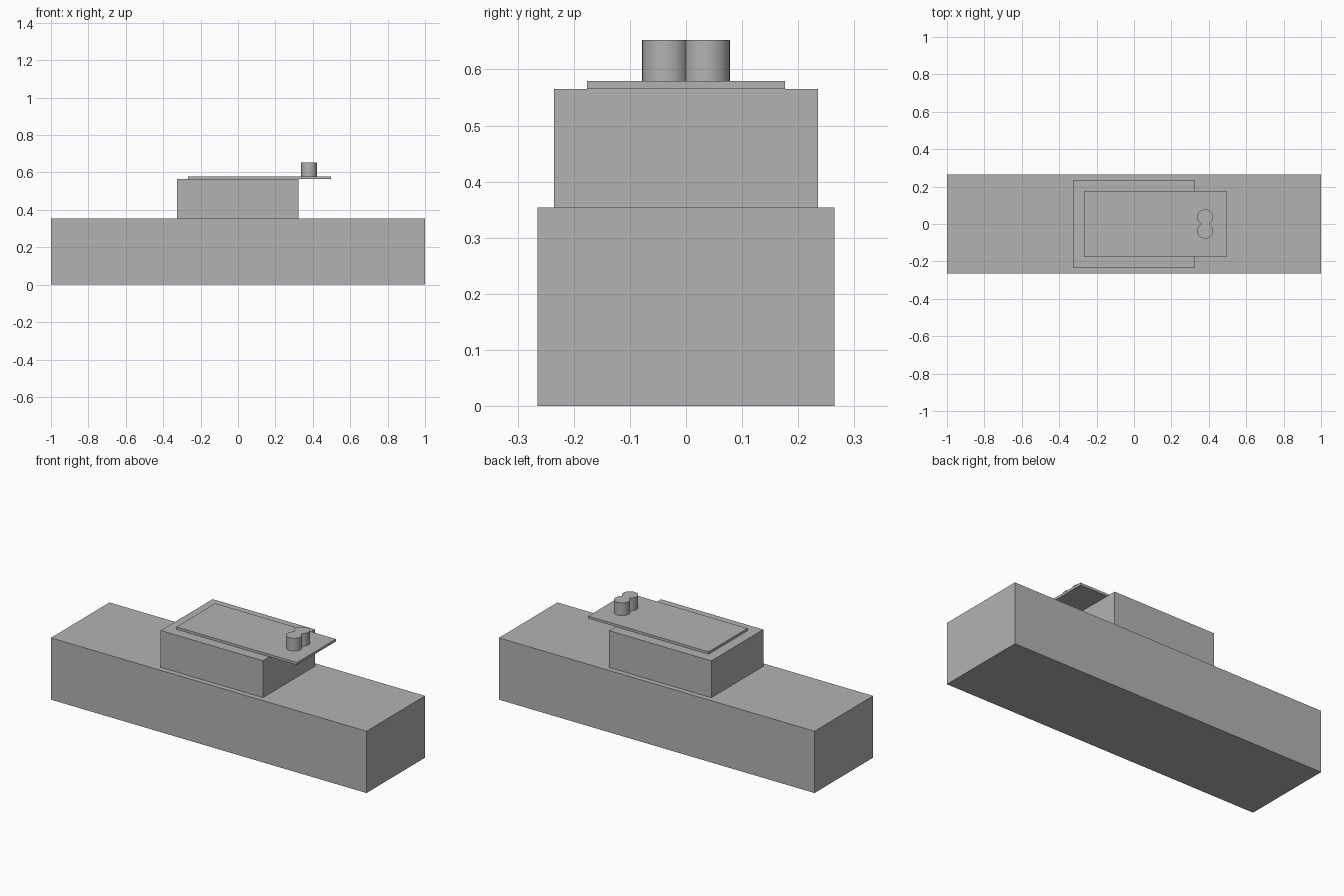
import bpy

default = bpy.data.objects.get("Cube")
if default:
    bpy.data.objects.remove(default, do_unlink=True)

grey = bpy.data.materials.new("plain grey")
grey.use_nodes = True
colour = (0.45, 0.45, 0.45, 1)
grey.diffuse_color = colour
grey.node_tree.nodes["Principled BSDF"].inputs["Base Color"].default_value = colour


def finish(name):
    obj = bpy.context.object
    obj.name = name
    obj.data.materials.append(grey)
    return obj


def block(name, x0, x1, half_width, z0, z1):
    """Box centred on y, given its x and z extents."""
    bpy.ops.mesh.primitive_cube_add(size=1, location=((x0 + x1) / 2, 0, (z0 + z1) / 2))
    obj = bpy.context.object
    obj.scale = (x1 - x0, 2 * half_width, z1 - z0)
    bpy.ops.object.transform_apply(location=False, rotation=False, scale=True)
    return finish(name)


# Stacked body
block("lower_body", -1, 1, 0.265, 0, 0.354)
block("upper_block", -0.325, 0.323, 0.235, 0.354, 0.565)
block("roof_plate", -0.267, 0.497, 0.176, 0.565, 0.579)

# Pair of merged round posts on the overhanging end of the plate
posts = []
for side in (-1, 1):
    bpy.ops.mesh.primitive_cylinder_add(
        vertices=48, radius=0.042, depth=0.073,
        location=(0.38, side * 0.036, 0.6155))
    posts.append(finish("right_post" if side < 0 else "left_post"))

# Fuse the posts into one solid
bpy.context.view_layer.objects.active = posts[0]
union = posts[0].modifiers.new("fuse", "BOOLEAN")
union.operation = "UNION"
union.solver = "EXACT"
union.object = posts[1]
bpy.ops.object.select_all(action="DESELECT")
posts[0].select_set(True)
bpy.ops.object.modifier_apply(modifier="fuse")
bpy.data.objects.remove(posts[1], do_unlink=True)
posts[0].name = "twin_post"
bpy.ops.object.shade_smooth_by_angle()
